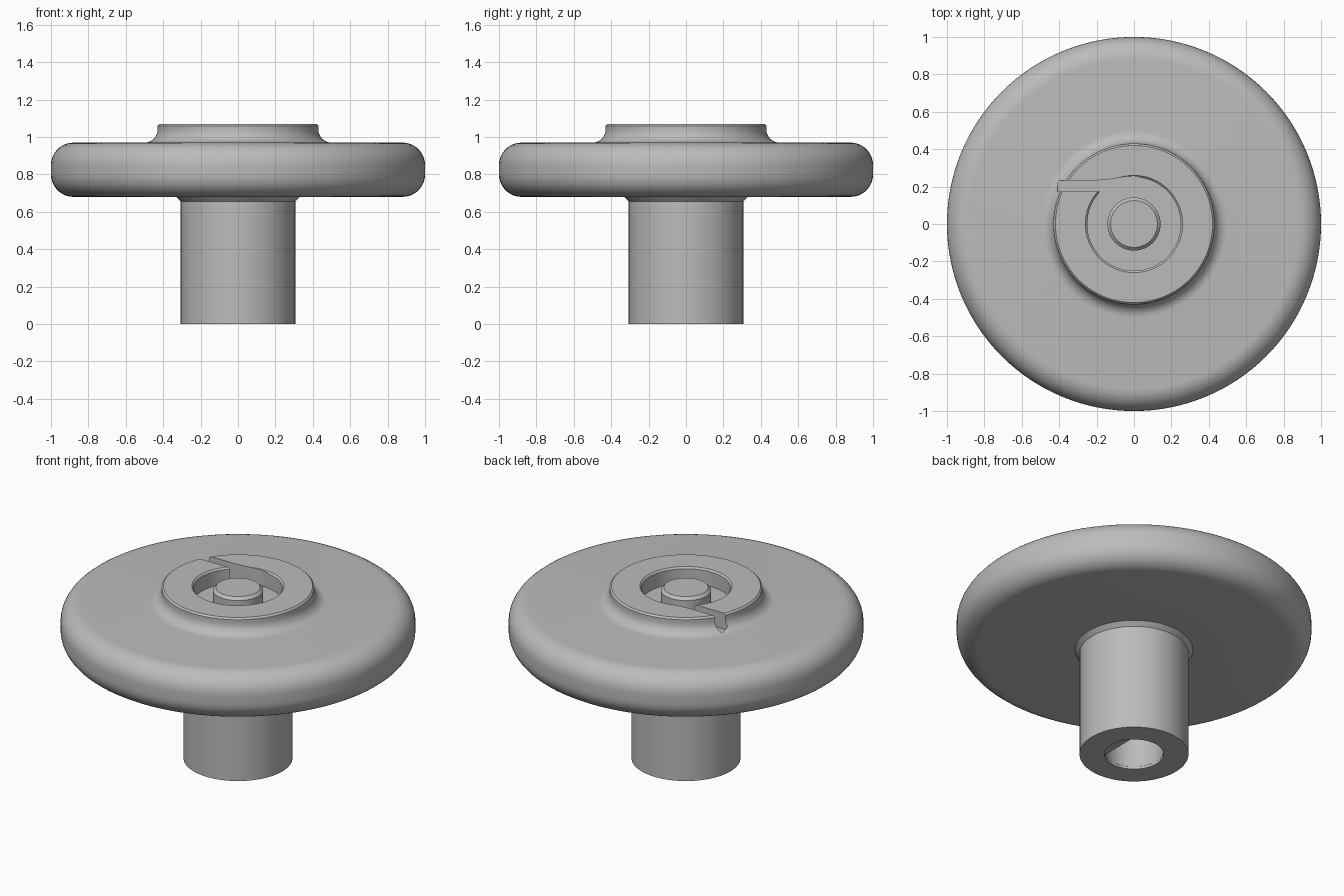
import bpy
import bmesh
from math import sin, cos, radians, tau
from mathutils import Vector

cube = bpy.data.objects.get("Cube")
if cube:
    bpy.data.objects.remove(cube)

grey = bpy.data.materials.new("satin grey")
grey.use_nodes = True
COLOUR = (0.5, 0.5, 0.5, 1)
grey.diffuse_color = COLOUR
grey.node_tree.nodes["Principled BSDF"].inputs["Base Color"].default_value = COLOUR


def arc(cx, cy, rx, ry, start, end, steps):
    """Points along an elliptical arc, angles in degrees."""
    angles = [radians(start + (end - start) * i / steps) for i in range(steps + 1)]
    return [(cx + rx * cos(a), cy + ry * sin(a)) for a in angles]


def finish(name, bm):
    bmesh.ops.recalc_face_normals(bm, faces=bm.faces)
    mesh = bpy.data.meshes.new(name)
    bm.to_mesh(mesh)
    bm.free()
    mesh.materials.append(grey)
    obj = bpy.data.objects.new(name, mesh)
    bpy.context.collection.objects.link(obj)
    return obj


def lathe(name, profile, steps=128):
    bm = bmesh.new()
    verts = [bm.verts.new((r, 0, z)) for r, z in profile]
    edges = [bm.edges.new(pair) for pair in zip(verts, verts[1:])]
    bmesh.ops.spin(bm, geom=verts + edges, axis=(0, 0, 1), cent=(0, 0, 0),
                   angle=tau, steps=steps)
    bmesh.ops.remove_doubles(bm, verts=bm.verts, dist=1e-5)
    return finish(name, bm)


def prism(name, outline, bottom, top):
    bm = bmesh.new()
    face = bm.faces.new([bm.verts.new((x, y, bottom)) for x, y in outline])
    grown = bmesh.ops.extrude_face_region(bm, geom=[face])["geom"]
    moved = [v for v in grown if isinstance(v, bmesh.types.BMVert)]
    bmesh.ops.translate(bm, verts=moved, vec=Vector((0, 0, top - bottom)))
    return finish(name, bm)


def cut(target, cutter):
    cutter.hide_render = True
    mod = target.modifiers.new("cut", "BOOLEAN")
    mod.operation = "DIFFERENCE"
    mod.solver = "EXACT"
    mod.object = cutter
    bpy.context.view_layer.objects.active = target
    bpy.ops.object.modifier_apply(modifier=mod.name)
    bpy.data.objects.remove(cutter)


# Stem with chamfered collar, rounded disc, flared hub, round well and centre pin
profile = [(0, 0), (0.307, 0), (0.307, 0.655), (0.332, 0.68)]
profile += arc(0.88, 0.80, 0.12, 0.12, -90, 0, 10)
profile += arc(0.88, 0.85, 0.12, 0.12, 0, 90, 10)
profile += arc(0.50, 1.04, 0.07, 0.07, 270, 180, 8)
profile += [(0.43, 1.06), (0.42, 1.07), (0.26, 1.07), (0.25, 1.06), (0.25, 0.97),
            (0.142, 0.97), (0.142, 1.045), (0.125, 1.062), (0, 1.062)]
knob = lathe("knob_body", profile)

# Pointer slot sweeping out of the well through the hub
slot = [(-0.41, 0.175), (-0.16, 0.175), (0, 0.2), (0.03, 0.252), (0, 0.256),
        (-0.04, 0.254), (-0.09, 0.245), (-0.14, 0.237), (-0.2, 0.233), (-0.41, 0.233)]
cut(knob, prism("slot_cutter", slot, 0.9705, 1.2))

# D-shaped shaft socket with a short round mouth
cut(knob, prism("socket_cutter", arc(0, 0, 0.166, 0.166, 51, 309, 64), -0.1, 0.55))
cut(knob, prism("mouth_cutter", arc(0, 0, 0.167, 0.167, 0, 357, 119), -0.1, 0.015))

# Smooth curves, crisp edges
bpy.ops.object.select_all(action="DESELECT")
knob.select_set(True)
bpy.context.view_layer.objects.active = knob
bpy.ops.object.shade_smooth_by_angle(angle=radians(30))
